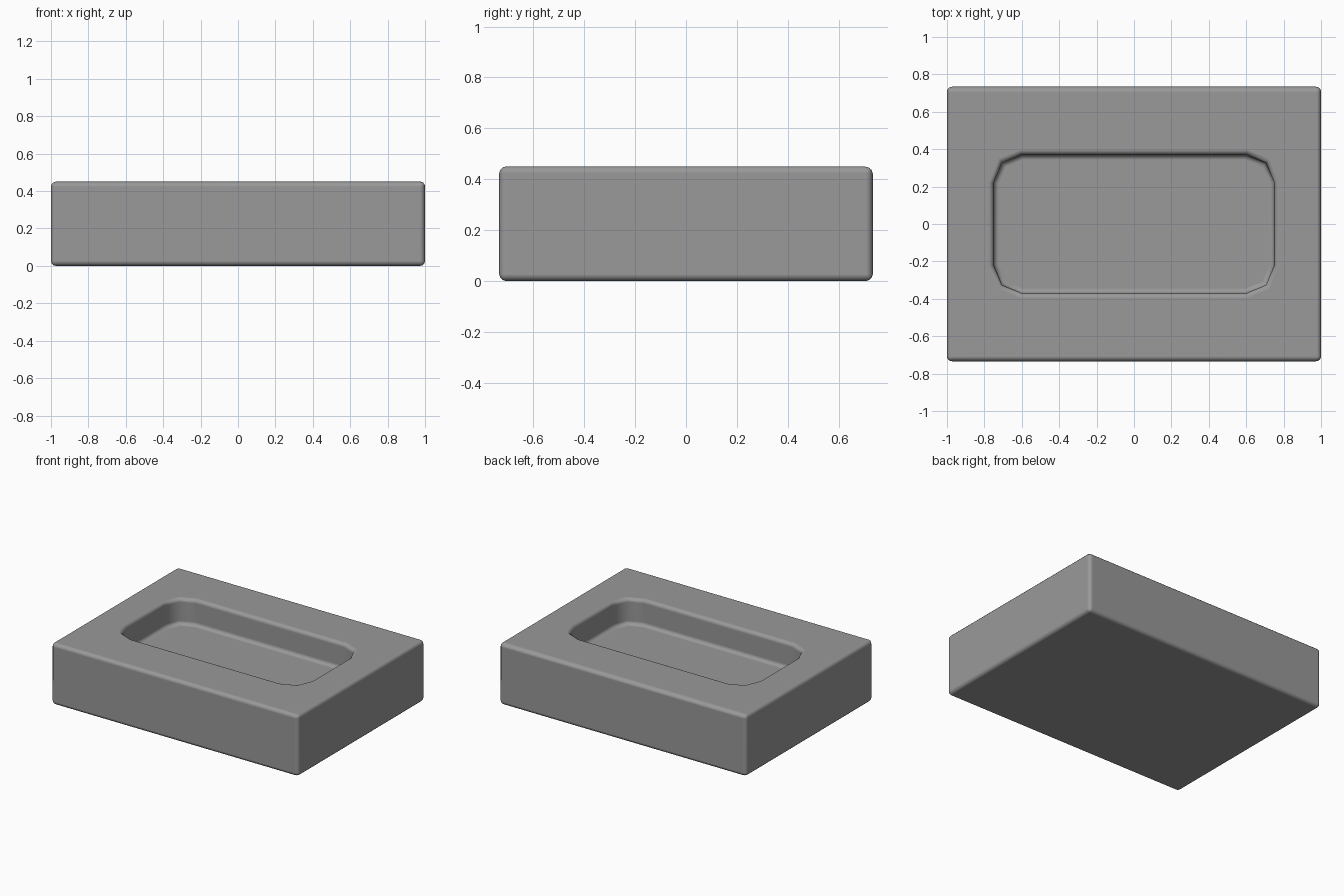
import bpy, bmesh, math

if "Cube" in bpy.data.objects:
    bpy.data.objects.remove(bpy.data.objects["Cube"])

L, W, H = 2.0, 1.468, 0.45          # block size
PX, PY, R, DEPTH = 0.75, 0.37, 0.15, 0.19   # pocket half sizes, corner radius, depth


def new_object(name, bm):
    mesh = bpy.data.meshes.new(name)
    bmesh.ops.recalc_face_normals(bm, faces=bm.faces)
    bm.to_mesh(mesh)
    bm.free()
    ob = bpy.data.objects.new(name, mesh)
    bpy.context.collection.objects.link(ob)
    return ob


# Solid block
bm = bmesh.new()
bmesh.ops.create_cube(bm, size=1)
for v in bm.verts:
    v.co = (v.co.x * L, v.co.y * W, (v.co.z + 0.5) * H)
tray = new_object("tray_block", bm)

# Pocket cutter: rounded rectangle with two facets per corner
bm = bmesh.new()
ring = []
for i, (sx, sy) in enumerate([(1, 1), (-1, 1), (-1, -1), (1, -1)]):
    for k in range(3):
        a = math.radians(90 * i + 45 * k)
        ring.append(bm.verts.new((sx * (PX - R) + R * math.cos(a),
                                  sy * (PY - R) + R * math.sin(a), H - DEPTH)))
floor = bm.faces.new(ring)
ext = bmesh.ops.extrude_face_region(bm, geom=[floor], use_keep_orig=True)
for g in ext["geom"]:
    if isinstance(g, bmesh.types.BMVert):
        g.co.z += 0.5
cutter = new_object("pocket_cutter", bm)

# Cut the pocket, then round every sharp edge
cut = tray.modifiers.new("pocket", 'BOOLEAN')
cut.operation = 'DIFFERENCE'
cut.solver = 'EXACT'
cut.object = cutter
bev = tray.modifiers.new("rounding", 'BEVEL')
bev.width = 0.027
bev.segments = 3
bev.limit_method = 'ANGLE'
bev.angle_limit = math.radians(55)

bpy.context.view_layer.objects.active = tray
tray.select_set(True)
for m in ("pocket", "rounding"):
    bpy.ops.object.modifier_apply(modifier=m)
bpy.data.objects.remove(cutter)

# Smooth shading that keeps the big faces flat
bpy.ops.object.shade_smooth()
wn = tray.modifiers.new("flat_faces", 'WEIGHTED_NORMAL')
wn.weight = 100
bpy.ops.object.modifier_apply(modifier="flat_faces")

# Dark grey surface
mat = bpy.data.materials.new("dark_grey")
mat.diffuse_color = (0.32, 0.32, 0.32, 1)
mat.use_nodes = True
mat.node_tree.nodes["Principled BSDF"].inputs["Base Color"].default_value = mat.diffuse_color
tray.data.materials.clear()
tray.data.materials.append(mat)
